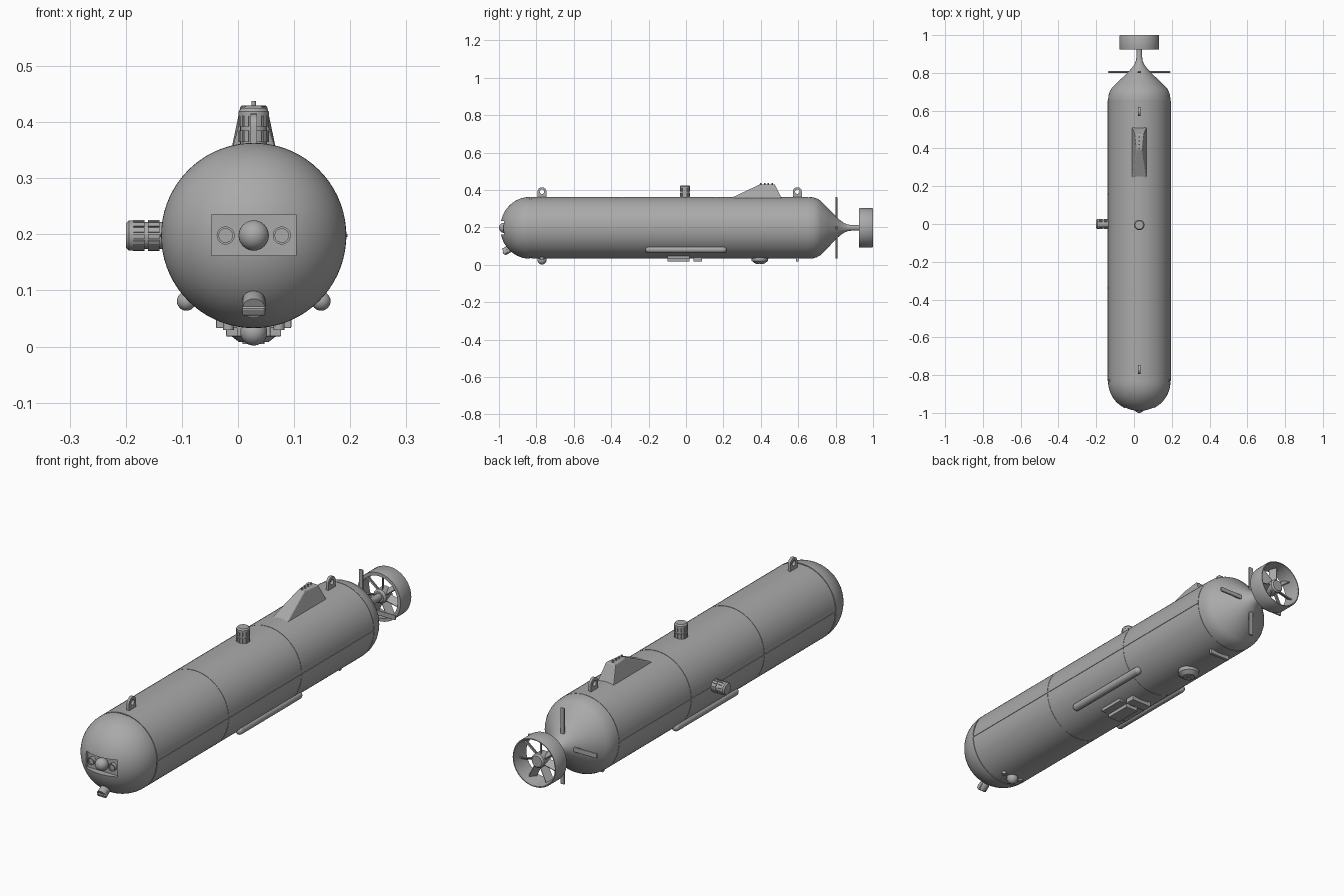
import bpy, bmesh
from math import pi, sin, cos, radians
from mathutils import Matrix, Vector

if "Cube" in bpy.data.objects:
    bpy.data.objects.remove(bpy.data.objects["Cube"])

CX, CZ, R = 0.028, 0.198, 0.165

grey = bpy.data.materials.new("hull grey")
grey.use_nodes = True
grey.diffuse_color = (0.4, 0.4, 0.4, 1)
grey.node_tree.nodes["Principled BSDF"].inputs["Base Color"].default_value = (0.4, 0.4, 0.4, 1)


def finish(name, bm, loc=(0, 0, 0), rot=(0, 0, 0), smooth=True):
    bmesh.ops.recalc_face_normals(bm, faces=bm.faces)
    mesh = bpy.data.meshes.new(name)
    bm.to_mesh(mesh)
    bm.free()
    ob = bpy.data.objects.new(name, mesh)
    bpy.context.collection.objects.link(ob)
    ob.location, ob.rotation_euler = loc, rot
    mesh.materials.append(grey)
    if smooth:
        bpy.ops.object.select_all(action="DESELECT")
        ob.select_set(True)
        bpy.context.view_layer.objects.active = ob
        bpy.ops.object.shade_smooth_by_angle(angle=radians(32))
    return ob


def lathe(name, profile, loc, rot=(0, 0, 0), steps=32, closed=False):
    """Spin (radius, height) points about the local z axis."""
    bm = bmesh.new()
    vs = [bm.verts.new((r, 0, h)) for r, h in profile]
    pairs = list(zip(vs, vs[1:])) + ([(vs[-1], vs[0])] if closed else [])
    edges = [bm.edges.new(p) for p in pairs]
    bmesh.ops.spin(bm, geom=vs + edges, cent=(0, 0, 0), axis=(0, 0, 1), angle=2 * pi, steps=steps)
    bmesh.ops.remove_doubles(bm, verts=bm.verts, dist=1e-5)
    return finish(name, bm, loc, rot)


def box(name, lo, hi, bevel=0.0, rot=(0, 0, 0)):
    lo, hi = Vector(lo), Vector(hi)
    bm = bmesh.new()
    bmesh.ops.create_cube(bm, size=1, matrix=Matrix.Diagonal((*(hi - lo), 1)))
    if bevel:
        bmesh.ops.bevel(bm, geom=bm.edges[:], offset=bevel, segments=2, affect="EDGES", profile=0.5)
    return finish(name, bm, (lo + hi) / 2, rot, smooth=False)


def ball(name, r, loc):
    bm = bmesh.new()
    bmesh.ops.create_uvsphere(bm, u_segments=32, v_segments=16, radius=r)
    return finish(name, bm, loc)


def prism(name, outline, depth, loc, rot=(0, 0, 0)):
    """Extrude an (x, y) outline upwards along local z."""
    bm = bmesh.new()
    face = bm.faces.new([bm.verts.new((x, y, 0)) for x, y in outline])
    top = bmesh.ops.extrude_face_region(bm, geom=[face])["geom"]
    bmesh.ops.translate(bm, vec=(0, 0, depth), verts=[v for v in top if isinstance(v, bmesh.types.BMVert)])
    return finish(name, bm, loc, rot)


ALONG_Y = (-pi / 2, 0, 0)  # turns local z into +y

# Hull: rounded nose, grooved cylinder, tapered tail and shaft
hull_profile = [(R * sin(a), -0.835 - 0.158 * cos(a)) for a in (i * pi / 36 for i in range(19))]
for seam in (-0.83, -0.34, 0.16, 0.655):
    g = 0.003 if seam < -0.8 else 0.0015
    hull_profile += [(R, seam - g), (R - g, seam - g), (R - g, seam + g), (R, seam + g)]
hull_profile += [(0.163, 0.68), (0.157, 0.7), (0.147, 0.718), (0.105, 0.76), (0.065, 0.798),
                 (0.042, 0.823), (0.026, 0.845), (0.018, 0.865), (0.015, 0.885), (0.015, 0.94), (0, 0.94)]
hull = lathe("hull", hull_profile, (CX, 0, CZ), ALONG_Y, 72)

# Nose recess cut into the hull
cutter = box("nose_recess_cutter", (CX - 0.075, -1.1, 0.162), (CX + 0.075, -0.962, 0.235))
cutter.hide_render = True
cutter.hide_viewport = True
cutter.display_type = "WIRE"
cut = hull.modifiers.new("nose recess", "BOOLEAN")
cut.object, cut.operation, cut.solver = cutter, "DIFFERENCE", "EXACT"

# Nose sensors: central dome and two ringed lenses
ball("nose_dome", 0.027, (CX, -0.973, CZ))
for side in (-1, 1):
    lathe("nose_lens", [(0, 0.006), (0.012, 0.006), (0.012, 0), (0.016, 0), (0.016, 0.03), (0, 0.03)],
          (CX + side * 0.05, -0.978, CZ), ALONG_Y)

# Chin lamp, tilted down and forward
box("chin_lamp_hood", (CX - 0.021, -0.98, 0.062), (CX + 0.021, -0.945, 0.08), 0.004, (radians(35), 0, 0))
lathe("chin_lamp", [(0, 0), (0.02, 0), (0.02, 0.035), (0.014, 0.045), (0, 0.045)],
      (CX, -0.975, 0.068), (radians(-60), 0, 0))

# Side seam strips and long side runners
for side in (-1, 1):
    x = CX + side * R
    box("side_seam", (x - 0.002, -0.83, CZ - 0.003), (x + 0.002, 0.655, CZ + 0.003))
    n = [i * pi / 16 for i in range(9)]
    ends = [(0.017 * sin(a), -0.2 - 0.017 * cos(a)) for a in n]
    lathe("side_runner", ends + [(r, -h) for r, h in reversed(ends)],
          (CX + side * 0.12, 0, 0.081), ALONG_Y, 24)


# Ribbed knobs with two toothed bands
def knob(name, loc, rot):
    teeth = 14
    outline = []
    for i in range(teeth):
        for f, r in ((0, 0.0275), (0.35, 0.0275), (0.7, 0.0275), (0.74, 0.0245), (0.96, 0.0245)):
            a = (i + f) * 2 * pi / teeth
            outline.append((r * cos(a), r * sin(a)))
    m = Matrix.Translation(loc) @ (Matrix.Rotation(rot[1], 4, "Y"))
    for h, d in ((0.004, 0.02), (0.031, 0.02)):
        prism(name + "_band", outline, d, m @ Vector((0, 0, h)), rot)
    lathe(name, [(0, -0.02), (0.024, -0.02), (0.024, 0.05), (0.027, 0.05), (0.027, 0.058),
                 (0.022, 0.064), (0, 0.064)], loc, rot)


knob("top_knob", (CX, -0.005, 0.361), (0, 0, 0))
knob("side_knob", (CX - 0.164, 0, CZ), (0, -pi / 2, 0))

# Dorsal mast with sloping sides and small antenna studs
bm = bmesh.new()
low = [bm.verts.new((CX + sx * 0.04, y, 0.35)) for sx, y in ((-1, 0.225), (1, 0.225), (1, 0.515), (-1, 0.515))]
high = [bm.verts.new((CX + sx * w, y, 0.43)) for sx, w, y in
        ((-1, 0.014, 0.395), (1, 0.014, 0.395), (1, 0.024, 0.475), (-1, 0.024, 0.475))]
bm.faces.new(low)
bm.faces.new(high)
for i in range(4):
    j = (i + 1) % 4
    bm.faces.new((low[i], low[j], high[j], high[i]))
bmesh.ops.bevel(bm, geom=bm.edges[:], offset=0.004, segments=2, affect="EDGES", profile=0.5)
finish("dorsal_mast", bm, smooth=False)
for i in range(4):
    lathe("antenna_stud", [(0, 0), (0.004, 0), (0.004, 0.012), (0, 0.012)], (CX, 0.4 + i * 0.02, 0.426), steps=12)

# Lifting eyes: arched plate with a round hole
for y in (-0.77, 0.595):
    n = 24
    bm = bmesh.new()
    rings = []
    for x in (-0.006, 0.006):
        inner, outer = [], []
        for i in range(n):
            a = 2 * pi * i / n
            c, s = cos(a), sin(a)
            inner.append(bm.verts.new((x, 0.012 * c, 0.012 * s)))
            oy, oz = (0.024 * c, 0.024 * s) if s >= 0 else (0.024 * c / max(abs(c), abs(s)), 0.036 * s / max(abs(c), abs(s)))
            outer.append(bm.verts.new((x, oy, oz)))
        rings += [inner, outer]
    a_in, a_out, b_in, b_out = rings
    for p, q in ((a_in, a_out), (a_out, b_out), (b_out, b_in), (b_in, a_in)):
        for i in range(n):
            j = (i + 1) % n
            bm.faces.new((p[i], p[j], q[j], q[i]))
    finish("lifting_eye", bm, (CX, y, 0.391))

# Belly sensors
ball("belly_transducer", 0.024, (CX, -0.77, 0.026))
for side in (-1, 1):
    lathe("belly_stud", [(0, 0), (0.01, 0), (0.01, 0.03), (0, 0.03)], (CX + side * 0.045, -0.77, 0.03), steps=16)
box("belly_plate", (CX - 0.067, -0.1, 0.033), (CX + 0.067, 0.02, 0.05), 0.002)
box("belly_block", (CX - 0.03, -0.1, 0.018), (CX + 0.03, 0.02, 0.04), 0.002)
box("belly_bar", (CX - 0.049, 0.04, 0.018), (CX + 0.049, 0.085, 0.04), 0.002)
box("belly_blade", (CX - 0.049, 0.588, 0.018), (CX + 0.049, 0.602, 0.04), 0.002)
lathe("velocity_sensor", [(0, 0.008), (0.026, 0.008), (0.034, 0.014), (0.044, 0.022), (0.046, 0.05), (0, 0.05)],
      (CX, 0.395, 0), steps=24)
for i in range(4):
    a = pi / 4 + i * pi / 2
    lathe("sensor_face", [(0, 0), (0.009, 0), (0.009, 0.01), (0, 0.01)],
          (CX + 0.015 * cos(a), 0.395 + 0.015 * sin(a), 0.005), steps=16)

# Four thin tail fins
for i in range(4):
    a = i * pi / 2
    ux, uz = cos(a), sin(a)
    lo = (CX + ux * 0.1 - 0.065 * abs(ux) - 0.01 * abs(uz), 0.8, CZ + uz * 0.1 - 0.065 * abs(uz) - 0.01 * abs(ux))
    hi = (CX + ux * 0.1 + 0.065 * abs(ux) + 0.01 * abs(uz), 0.809, CZ + uz * 0.1 + 0.065 * abs(uz) + 0.01 * abs(ux))
    box("tail_fin", lo, hi, 0.003)

# Propeller: duct, hub and pitched blades
lathe("duct", [(0.104, 0.925), (0.105, 0.929), (0.105, 0.996), (0.103, 1.0), (0.099, 1.0), (0.09, 0.925)],
      (CX, 0, CZ), ALONG_Y, 64, closed=True)
lathe("propeller_hub", [(0, 0.925), (0.022, 0.925), (0.03, 0.932), (0.03, 0.975), (0.024, 0.982), (0, 0.982)],
      (CX, 0, CZ), ALONG_Y)
for i in range(7):
    bm = bmesh.new()
    bmesh.ops.create_cube(bm, size=1, matrix=Matrix.Translation((0, 0, 0.059)) @ Matrix.Rotation(radians(30), 4, "Z")
                          @ Matrix.Diagonal((0.005, 0.034, 0.07, 1)))
    finish("propeller_blade", bm, (CX, 0.952, CZ), (0, i * 2 * pi / 7, 0), smooth=False)
